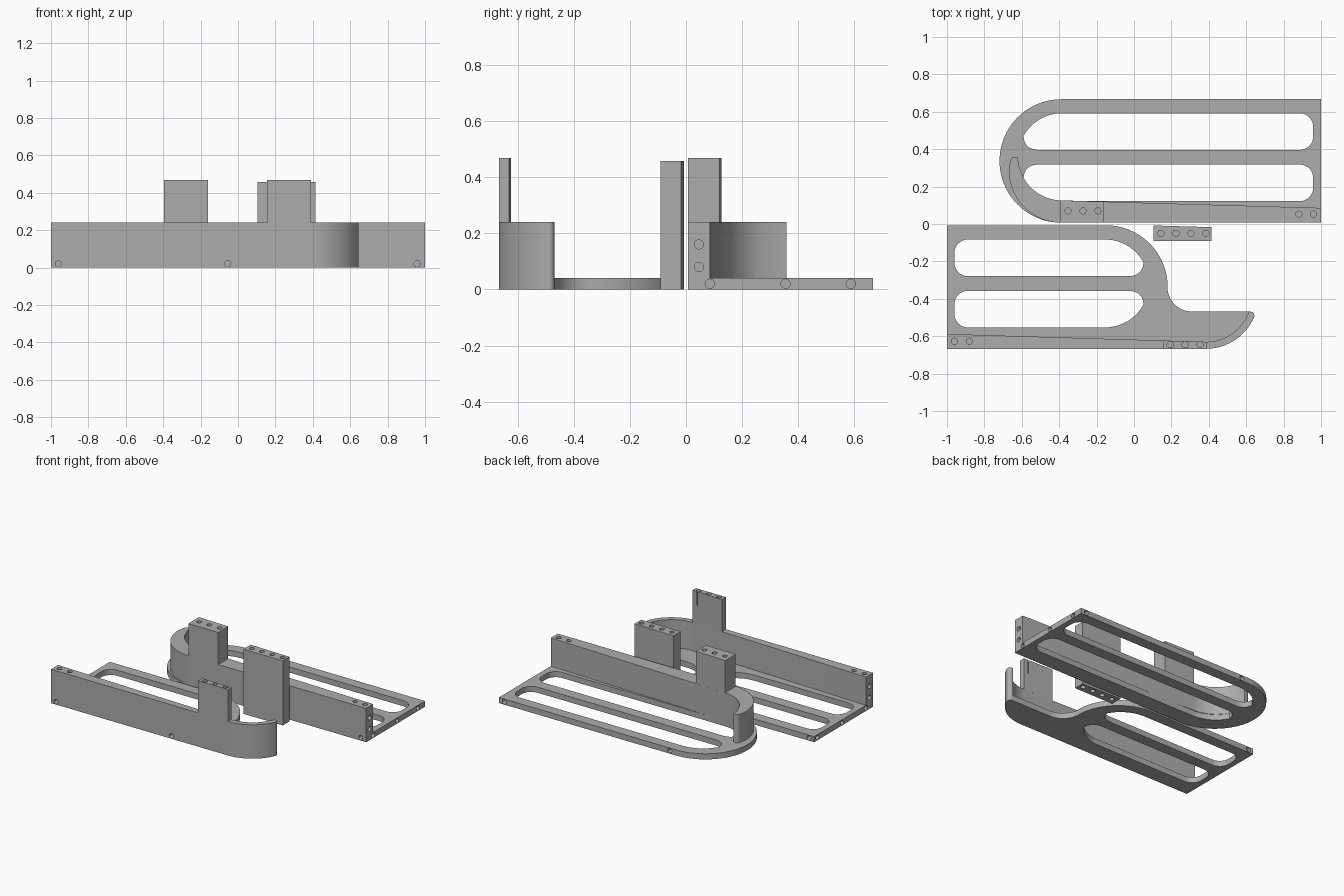
import bpy, bmesh, math
from mathutils import Vector, Matrix

if "Cube" in bpy.data.objects:
    bpy.data.objects.remove(bpy.data.objects["Cube"])

grey = bpy.data.materials.new("plain_grey")
grey.diffuse_color = (0.42, 0.42, 0.42, 1)
grey.use_nodes = True
grey.node_tree.nodes["Principled BSDF"].inputs["Base Color"].default_value = grey.diffuse_color

T = 0.04       # plate thickness
WALL = 0.24    # wall top
TOWER = 0.468  # tower top
HOLE_R = 0.0165


def arc(cx, cy, r, a0, a1, n=20):
    return [(cx + r * math.cos(math.radians(a0 + (a1 - a0) * i / n)),
             cy + r * math.sin(math.radians(a0 + (a1 - a0) * i / n))) for i in range(n + 1)]


def curve3(p, c, q, n=10):
    """Quadratic curve from p to q pulled toward c."""
    p, c, q = Vector(p), Vector(c), Vector(q)
    return [tuple(p * (1 - t) ** 2 + c * 2 * t * (1 - t) + q * t * t)
            for t in (i / n for i in range(n + 1))]


def add_prism(bm, pts, z0, z1):
    clean = [p for i, p in enumerate(pts) if (Vector(p) - Vector(pts[i - 1])).length > 1e-4]
    face = bm.faces.new([bm.verts.new((x, y, z0)) for x, y in clean])
    ext = bmesh.ops.extrude_face_region(bm, geom=[face])
    top = [v for v in ext["geom"] if isinstance(v, bmesh.types.BMVert)]
    bmesh.ops.translate(bm, verts=top, vec=(0, 0, z1 - z0))


def add_hole(bm, pos, axis, depth):
    """Blind hole, centred on the surface point pos."""
    rot = Vector((0, 0, 1)).rotation_difference(Vector(axis)).to_matrix().to_4x4()
    bmesh.ops.create_cone(bm, cap_ends=True, segments=20, radius1=HOLE_R, radius2=HOLE_R,
                          depth=2 * depth, matrix=Matrix.Translation(pos) @ rot)


def finish(bm, name):
    bmesh.ops.recalc_face_normals(bm, faces=bm.faces)
    me = bpy.data.meshes.new(name)
    bm.to_mesh(me)
    bm.free()
    ob = bpy.data.objects.new(name, me)
    bpy.context.collection.objects.link(ob)
    me.materials.append(grey)
    return ob


def build(name, pts, z0, z1, slots=(), holes=()):
    """Extruded outline with slots and drilled holes cut out."""
    bm = bmesh.new()
    add_prism(bm, pts, z0, z1)
    ob = finish(bm, name)
    bpy.context.view_layer.objects.active = ob
    if slots or holes:
        bm = bmesh.new()
        for s in slots:
            add_prism(bm, s, z0 - 0.05, z1 + 0.05)
        for pos, axis, depth in holes:
            add_hole(bm, pos, axis, depth)
        cutter = finish(bm, name + "_cutter")
        cutter.hide_render = True
        mod = ob.modifiers.new("cut", 'BOOLEAN')
        mod.operation, mod.solver, mod.object = 'DIFFERENCE', 'EXACT', cutter
        bpy.ops.object.modifier_apply(modifier=mod.name)
        bpy.data.objects.remove(cutter)
    bpy.ops.object.select_all(action='DESELECT')
    ob.select_set(True)
    bpy.ops.object.shade_smooth_by_angle(angle=math.radians(30))
    return ob


def slot(cx, cy, sx, sy, length):
    """Long slot: big arc toward sx, small round corners at the other end."""
    r = 0.072
    pts = arc(0, 0, 0.235, 90, 29, 14)
    pts += curve3(pts[-1], (0.203, 0.039), (0.12, 0.039))
    pts += arc(r - length, 0.039 + r, r, 270, 180, 8)
    pts += arc(r - length, 0.235 - r, r, 180, 90, 8)
    return [(cx + sx * x, cy + sy * y) for x, y in pts]


X, Y, Z = (1, 0, 0), (0, 1, 0), (0, 0, 1)

# ---- rear half: plate with a round left end ----
FY, BY = 0.007, 0.667
plate = [(1, FY), (1, BY)] + arc(-0.389, 0.337, 0.33, 90, 270, 40)
build("rear_plate", plate, 0, T,
      [slot(-0.385, 0.357, -1, s, 1.343) for s in (1, -1)],
      [((1, y, 0.02), X, 0.035) for y in (0.085, 0.355, 0.587)]
      + [((0.957, FY, 0.02), Y, 0.06), ((-0.34, BY, 0.02), Y, 0.05), ((0.957, BY, 0.02), Y, 0.05)])

# tapered wall ending in a curved hook
hook = arc(-0.389, 0.287, 0.28, 270, 180, 24)
hook += curve3((-0.669, 0.29), (-0.662, 0.357), (-0.645, 0.359), 5)
hook += [(-0.622, 0.359), (-0.615, 0.31)] + arc(-0.385, 0.361, 0.235, 208, 270, 18)
build("rear_wall", hook + [(1, 0.086), (1, FY)], T, WALL, (),
      [((1, 0.046, z), X, 0.08) for z in (0.08, 0.16)]
      + [((x, 0.053, WALL), Z, 0.05) for x in (0.882, 0.96)])
build("rear_tower", [(-0.395, FY), (-0.16, FY), (-0.16, 0.119), (-0.395, 0.126)], WALL, TOWER, (),
      [((x, 0.07, TOWER), Z, 0.1) for x in (-0.353, -0.273, -0.193)])

# ---- front half: plate with a beak on the right ----
FY, BY = -0.667, -0.007
beak = arc(0.385, -0.387, 0.28, 270, 337, 20)
beak += curve3(beak[-1], (0.648, -0.468), (0.615, -0.468), 6)
plate = [(-1, BY), (-1, FY)] + beak + arc(0.31, -0.337, 0.131, 270, 180, 14)
plate += arc(-0.15, -0.337, 0.33, 0, 90, 24)
build("front_plate", plate, 0, T,
      [slot(-0.155, -0.318, 1, s, 0.805) for s in (1, -1)],
      [((-1, y, 0.02), X, 0.035) for y in (-0.587, -0.318, -0.045)]
      + [((x, FY, 0.02), Y, 0.06) for x in (-0.96, -0.055)] + [((-0.96, BY, 0.02), Y, 0.05)])

# tapered wall running into the beak rim
wall = [(-1, -0.588), (-1, FY)] + beak + arc(0.385, -0.387, 0.243, 340, 270, 20)
build("front_wall", wall, T, WALL, (),
      [((-1, -0.627, z), X, 0.08) for z in (0.08, 0.16)]
      + [((x, -0.627, WALL), Z, 0.05) for x in (-0.96, -0.88)])
build("front_tower", [(0.155, FY), (0.39, FY), (0.39, -0.63), (0.155, -0.623)], WALL, TOWER, (),
      [((x, -0.645, TOWER), Z, 0.1) for x in (0.193, 0.273, 0.353)])

# ---- loose spacer block, drilled from both ends ----
build("spacer_block", [(0.105, -0.091), (0.415, -0.091), (0.415, -0.017), (0.105, -0.008)], 0, 0.458, (),
      [((x, -0.05, z), Z, 0.1) for x in (0.144, 0.224, 0.304, 0.384) for z in (0, 0.458)])
